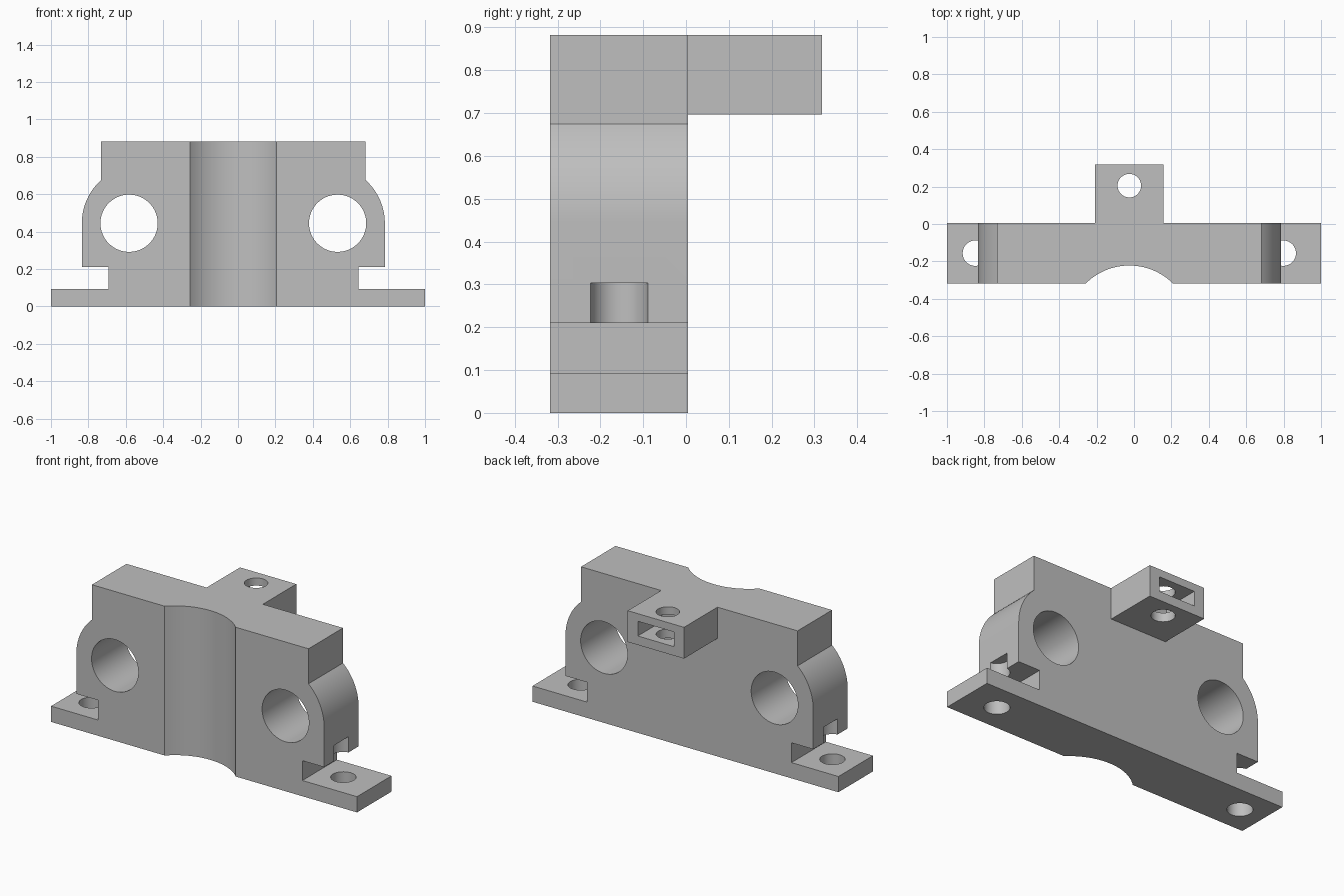
import bpy
import bmesh
from math import sin, cos, pi, asin
from mathutils import Matrix

default = bpy.data.objects.get("Cube")
if default:
    bpy.data.objects.remove(default, do_unlink=True)

MID = -0.025                 # centre line of the block
FRONT, BACK = -0.317, 0.005
TOP = 0.882

grey = bpy.data.materials.new("plain_grey")
grey.use_nodes = True
colour = (0.52, 0.52, 0.52, 1)
grey.diffuse_color = colour
grey.node_tree.nodes["Principled BSDF"].inputs["Base Color"].default_value = colour


def make_object(name, bm):
    bmesh.ops.recalc_face_normals(bm, faces=bm.faces)
    mesh = bpy.data.meshes.new(name)
    bm.to_mesh(mesh)
    bm.free()
    mesh.materials.append(grey)
    obj = bpy.data.objects.new(name, mesh)
    bpy.context.collection.objects.link(obj)
    return obj


def box(name, x0, x1, y0, y1, z0, z1):
    bm = bmesh.new()
    place = Matrix.Translation(((x0 + x1) / 2, (y0 + y1) / 2, (z0 + z1) / 2))
    size = Matrix.Diagonal((x1 - x0, y1 - y0, z1 - z0, 1))
    bmesh.ops.create_cube(bm, size=1, matrix=place @ size)
    return make_object(name, bm)


def cylinder(name, centre, radius, length, along_y=False, sides=64):
    bm = bmesh.new()
    turn = Matrix.Rotation(pi / 2 if along_y else 0, 4, "X")
    bmesh.ops.create_cone(bm, cap_ends=True, segments=sides, radius1=radius,
                          radius2=radius, depth=length,
                          matrix=Matrix.Translation(centre) @ turn)
    return make_object(name, bm)


def combine(target, other, operation):
    mod = target.modifiers.new(other.name, "BOOLEAN")
    mod.operation = operation
    mod.solver = "EXACT"
    mod.object = other
    bpy.context.view_layer.objects.active = target
    bpy.ops.object.modifier_apply(modifier=mod.name)
    bpy.data.objects.remove(other, do_unlink=True)


# Block outline: feet, side notches, rounded shoulders and narrower top
def half_outline(side):
    foot = 1 - side * MID
    points = [(foot, 0), (foot, 0.093), (0.668, 0.093), (0.668, 0.21), (0.81, 0.21)]
    radius, height = 0.31, 0.445
    sweep = asin(0.23 / radius)
    for i in range(17):
        a = sweep * i / 16
        points.append((0.81 - radius + radius * cos(a), height + radius * sin(a)))
    points.append((points[-1][0], TOP))
    return [(MID + side * x, z) for x, z in points]


outline = half_outline(1) + half_outline(-1)[::-1]
bm = bmesh.new()
face = bm.faces.new([bm.verts.new((x, FRONT, z)) for x, z in outline])
extruded = bmesh.ops.extrude_face_region(bm, geom=[face])
moved = [g for g in extruded["geom"] if isinstance(g, bmesh.types.BMVert)]
bmesh.ops.translate(bm, verts=moved, vec=(0, BACK - FRONT, 0))
block = make_object("mounting_block", bm)

# Rear tab
tab = box("rear_tab", MID - 0.184, MID + 0.184, BACK - 0.05, 0.317, 0.697, TOP)
combine(block, tab, "UNION")

# Front groove
groove = cylinder("groove_cutter", (MID, -0.553, TOP / 2), 0.331, 2, sides=128)
combine(block, groove, "DIFFERENCE")

# Rod bores and foot screw holes, which also cut into the overhang
for side in (-1, 1):
    bore = cylinder("bore_cutter", (MID + side * 0.5575, -0.15, 0.445), 0.153, 1, True)
    combine(block, bore, "DIFFERENCE")
    screw = cylinder("screw_cutter", (MID + side * 0.823, -0.156, 0.103), 0.068, 0.4)
    combine(block, screw, "DIFFERENCE")

# Tab screw hole and nut slot
hole = cylinder("tab_hole_cutter", (MID, 0.205, 0.79), 0.063, 0.5)
combine(block, hole, "DIFFERENCE")
slot = box("nut_slot_cutter", MID - 0.118, MID + 0.118, 0.09, 0.4, 0.75, 0.837)
combine(block, slot, "DIFFERENCE")

# Smooth curved walls, crisp edges
bpy.ops.object.select_all(action="DESELECT")
block.select_set(True)
bpy.context.view_layer.objects.active = block
bpy.ops.object.shade_smooth_by_angle(angle=pi / 6)
